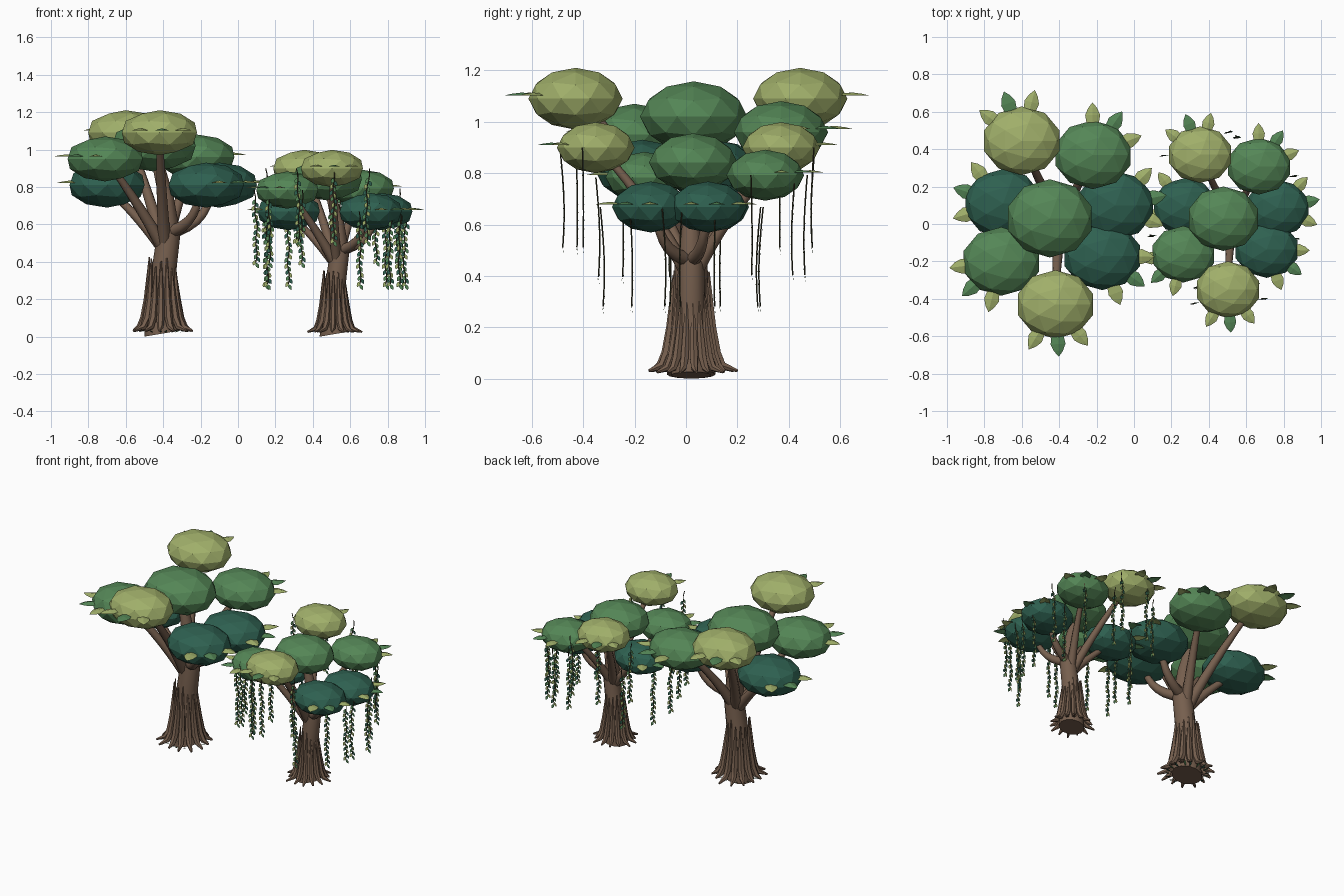
import bpy, bmesh, math, random
from mathutils import Vector, Matrix

random.seed(4)
if "Cube" in bpy.data.objects:
    bpy.data.objects.remove(bpy.data.objects["Cube"])


def material(name, rgb):
    lin = [((c / 255 + 0.055) / 1.055) ** 2.4 for c in rgb] + [1]
    m = bpy.data.materials.new(name)
    m.use_nodes = True
    m.diffuse_color = lin
    m.node_tree.nodes["Principled BSDF"].inputs["Base Color"].default_value = lin
    return m


BARK = material("bark_brown", (118, 95, 78))
LIGHT = material("light_green", (160, 175, 106))
MID = material("mid_green", (84, 134, 86))
DARK = material("dark_green", (46, 96, 80))
STEM = material("vine_stem", (66, 64, 44))


def finish(bm, name, mats, place, smooth=False):
    """Turn a bmesh into an object set at the tree's base and scale."""
    bmesh.ops.transform(bm, matrix=place, verts=bm.verts)
    mesh = bpy.data.meshes.new(name)
    bm.to_mesh(mesh)
    bm.free()
    for m in mats:
        mesh.materials.append(m)
    obj = bpy.data.objects.new(name, mesh)
    bpy.context.collection.objects.link(obj)
    if smooth:
        bpy.ops.object.select_all(action='DESELECT')
        obj.select_set(True)
        bpy.context.view_layer.objects.active = obj
        bpy.ops.object.shade_smooth_by_angle(angle=math.radians(50))


def tube(bm, path, radii, sides=8, base_tilt=0):
    """Sweep a ring of varying radius along a path, capped at both ends."""
    path = [Vector(p) for p in path]
    rings = []
    for i, p in enumerate(path):
        t = (path[min(i + 1, len(path) - 1)] - path[max(i - 1, 0)]).normalized()
        v = t.cross(Vector((1, 0, 0))).normalized()
        u = v.cross(t)
        ring = []
        for k in range(sides):
            a = math.tau * k / sides
            co = p + radii[i] * (u * math.cos(a) + v * math.sin(a))
            if i == 0:
                co.z += base_tilt * co.x
            ring.append(bm.verts.new(co))
        rings.append(ring)
    for a, b in zip(rings, rings[1:]):
        for k in range(sides):
            n = (k + 1) % sides
            bm.faces.new((a[k], a[n], b[n], b[k]))
    bm.faces.new(rings[0][::-1])
    bm.faces.new(rings[-1])


def leaf(bm, base, along, side, length, width, mat, lift=0.0):
    """Pointed leaf folded along its midrib."""
    up = along.cross(side) * lift
    outline = [(0.0, 0.0), (0.3, 0.42), (0.55, 0.5), (0.8, 0.3), (1.0, 0.0)]
    rib = [bm.verts.new(base + along * f * length + up * math.sin(math.pi * f))
           for f, _ in outline]
    for sgn in (1, -1):
        edge = [bm.verts.new(base + along * f * length + side * sgn * w * width)
                for f, w in outline[1:-1]]
        loop = [rib[0]] + edge + [rib[-1]]
        for i in range(4):
            quad = [rib[i], loop[i], loop[i + 1], rib[i + 1]]
            quad = list(dict.fromkeys(quad))
            f = bm.faces.new(quad if sgn < 0 else quad[::-1])
            f.material_index = mat


def curve(a, b, c, n=7):
    a, b, c = Vector(a), Vector(b), Vector(c)
    ts = [i / (n - 1) for i in range(n)]
    return [a * (1 - t) ** 2 + b * 2 * t * (1 - t) + c * t * t for t in ts]


# Foliage clumps: centre, colour
CROWN = Vector((-0.045, 0.01, 1.02))
CLUMPS = [
    ("back_right", (-0.195, 0.425, 1.09), LIGHT),
    ("back_left", (0.185, 0.35, 0.96), MID),
    ("right", (-0.295, 0.09, 0.81), DARK),
    ("left", (0.305, 0.08, 0.81), DARK),
    ("front_left", (0.235, -0.19, 0.81), DARK),
    ("front_right", (-0.305, -0.22, 0.95), MID),
    ("front", (-0.015, -0.45, 1.09), LIGHT),
]


def outward(c):
    d = Vector(c) - CROWN
    return math.atan2(d.y, d.x)


def polar(a):
    return Vector((math.cos(a), math.sin(a), 0))


def clump(name, centre, size, mat, place):
    bm = bmesh.new()
    bmesh.ops.create_icosphere(bm, subdivisions=2, radius=1.02)
    bmesh.ops.transform(bm, verts=bm.verts, matrix=Matrix.Translation(centre)
                        @ Matrix.Diagonal((*size, 1)))
    finish(bm, name, [mat], place)


def vine(bm, top, drift):
    """Thin drooping stem with small leaves on alternating sides."""
    n = 13
    pts = [Vector(top) + drift * math.sin(i / n * 2.6)
           + Vector((0.006 * math.sin(i * 1.3), 0, -0.47 * i / (n - 1))) for i in range(n)]
    tube(bm, pts, [0.0035] * n, 4)
    for i in range(2, n):
        for k, sgn in enumerate((1, -1)):
            along = Vector((sgn * 0.5, 0.12 * sgn, -1)).normalized()
            leaf(bm, pts[i] + Vector((0, 0, 0.018 * k)), along, Vector((1, 0, sgn * 0.5)).normalized(),
                 0.042, 0.022, 1 + (i + k) % 3)


def tree(name, x, scale, vines):
    place = Matrix.Translation((x, 0.02, 0)) @ Matrix.Scale(scale, 4)

    # Trunk with slanted base
    bm = bmesh.new()
    tube(bm, [(0, 0, 0.016), (0, 0, 0.1), (0, 0, 0.22), (0.01, 0, 0.36), (0.035, 0, 0.55),
              (0.02, 0, 0.75), (-0.03, 0.01, 0.95)],
         [0.095, 0.09, 0.075, 0.066, 0.062, 0.04, 0.03], 12, 0.17)
    finish(bm, name + "_trunk", [BARK], place, True)

    # Flared roots running up the trunk
    bm = bmesh.new()
    count = 14
    for i in range(count):
        d = polar(math.tau * (i + 0.3) / count)
        reach = random.uniform(0.15, 0.185)
        top = random.uniform(0.36, 0.43)
        path = [d * r + Vector((0, 0, z)) for r, z in
                ((reach, 0.03), (0.122, 0.05), (0.098, 0.1), (0.082, 0.2), (0.069, top))]
        tube(bm, path, [0.006, 0.018, 0.021, 0.018, 0.004], 6)
    finish(bm, name + "_roots", [BARK], place, True)

    # Branches, one to each outer clump
    bm = bmesh.new()
    for _, c, mat in CLUMPS:
        c = Vector(c)
        elbow = mat is DARK and c.x > 0
        start = (0.03, 0, 0.56) if elbow else (0.015, 0, 0.46)
        end = Vector((c.x * 0.85, c.y * 0.85, c.z - 0.06))
        mid = Vector((c.x * 0.7, c.y * 0.7, 0.58)) if elbow else \
            Vector((c.x * 0.4, c.y * 0.35, 0.46 + (c.z - 0.46) * 0.5))
        tube(bm, curve(start, mid, end), [0.036 - 0.003 * i for i in range(7)], 8)
    finish(bm, name + "_branches", [BARK], place, True)

    # Foliage clumps
    clump(name + "_crown_foliage", CROWN, (0.23, 0.205, 0.135), MID, place)
    for part, c, mat in CLUMPS:
        clump(f"{name}_{part}_foliage", c, (0.207, 0.18, 0.118), mat, place)

    # Fans of three leaves on the outer rim
    bm = bmesh.new()
    for _, c, _ in CLUMPS:
        for k in (-1, 0, 1):
            a = outward(c) + k * 0.6
            d, s = polar(a), polar(a + math.pi / 2)
            leaf(bm, Vector(c) + d * 0.13 + Vector((0, 0, 0.012)), d, s, 0.15, 0.08,
                 1 if k == 0 else 0, 0.012)
    finish(bm, name + "_rim_leaves", [LIGHT, MID], place)

    # Hanging vines, or grass round the base
    bm = bmesh.new()
    if vines:
        for _, c, _ in CLUMPS:
            for k in (-1, 0, 1):
                d = polar(outward(c) + k * 1.25)
                top = Vector(c) + d * (0.25 if k else 0.17) + Vector((0, 0, 0.0))
                vine(bm, top, d * -0.02)
        finish(bm, name + "_vines", [STEM, MID, LIGHT, DARK], place)
    else:
        for i in range(18):
            a = math.tau * i / 18 + random.uniform(-0.1, 0.1)
            d = polar(a)
            along = (d + Vector((0, 0, random.uniform(0.2, 0.6)))).normalized()
            leaf(bm, d * 0.1 + Vector((0, 0, 0.022)), along, polar(a + math.pi / 2),
                 0.05, 0.012, i % 2)
        finish(bm, name + "_base_grass", [MID, DARK], place)


tree("large_tree", -0.405, 1.0, False)
tree("small_tree", 0.515, 0.825, True)
